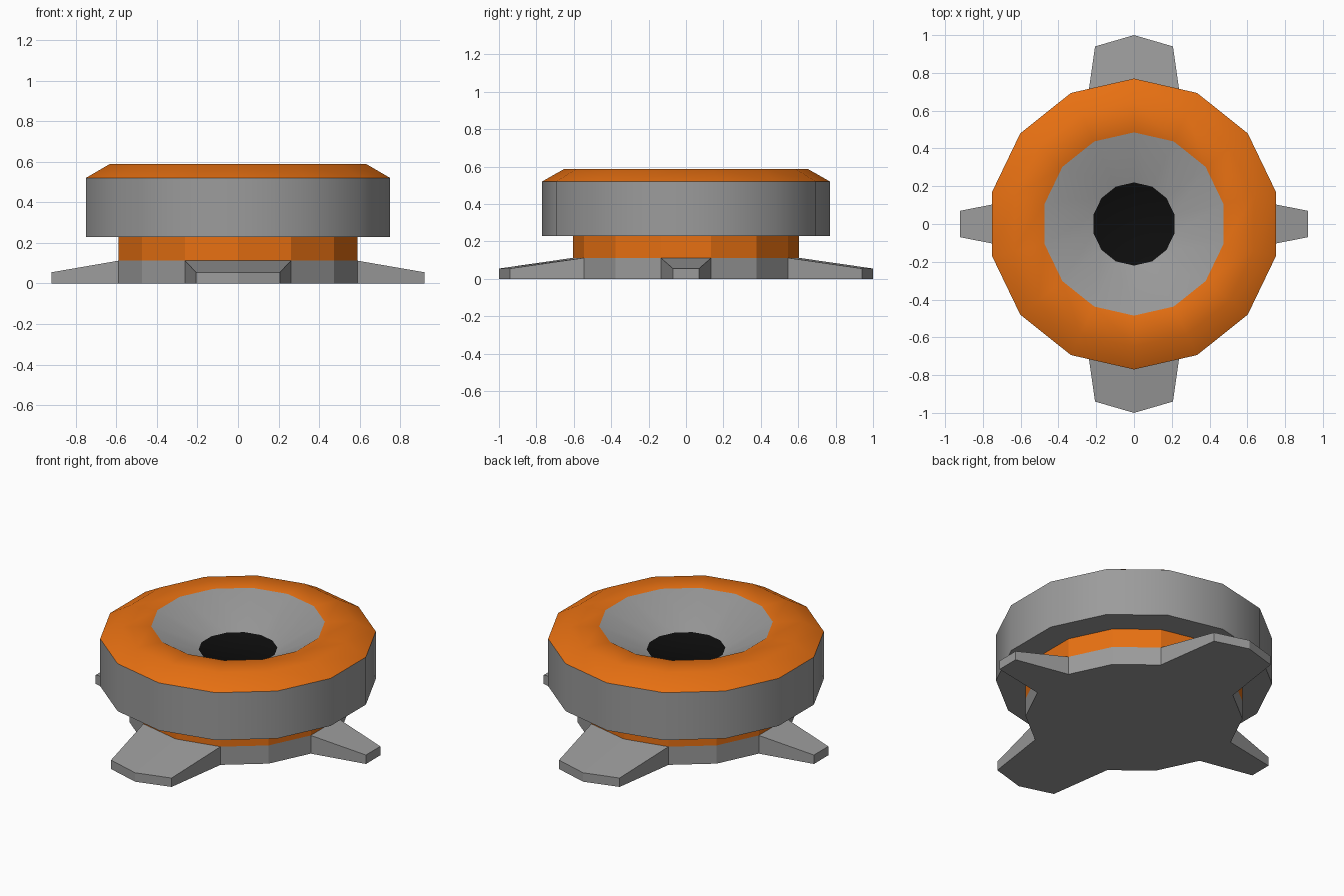
import bpy, bmesh, math

if "Cube" in bpy.data.objects:
    bpy.data.objects.remove(bpy.data.objects["Cube"])

SIDES = 14


def material(name, rgb):
    m = bpy.data.materials.new(name)
    m.diffuse_color = (*rgb, 1)
    m.use_nodes = True
    m.node_tree.nodes["Principled BSDF"].inputs["Base Color"].default_value = m.diffuse_color
    return m


GREY = material("grey metal", (0.33, 0.33, 0.33))
ORANGE = material("orange paint", (0.8, 0.162, 0.006))
BLACK = material("black opening", (0.004, 0.004, 0.004))


def finish(bm, name, mats):
    bmesh.ops.recalc_face_normals(bm, faces=bm.faces)
    me = bpy.data.meshes.new(name)
    bm.to_mesh(me)
    bm.free()
    for m in mats:
        me.materials.append(m)
    ob = bpy.data.objects.new(name, me)
    bpy.context.collection.objects.link(ob)
    return ob


def ring(bm, r, z):
    # vertices start on the +y axis
    return [bm.verts.new((r * math.sin(2 * math.pi * k / SIDES),
                          r * math.cos(2 * math.pi * k / SIDES), z)) for k in range(SIDES)]


def lathe(bm, profile, slots):
    rings = [ring(bm, r, z) for r, z in profile]
    for a, b, slot in zip(rings, rings[1:], slots):
        for k in range(SIDES):
            n = (k + 1) % SIDES
            bm.faces.new((a[k], a[n], b[n], b[k])).material_index = slot
    return rings


# Head: grey drum, orange rim, grey funnel, black opening, closed underneath
bm = bmesh.new()
rings = lathe(bm, [(0.77, 0.228), (0.77, 0.52), (0.65, 0.588), (0.485, 0.588), (0.22, 0.437)],
              [0, 1, 1, 0])
bm.faces.new(rings[-1]).material_index = 2
bm.faces.new(rings[0])
head = finish(bm, "head_drum", [GREY, ORANGE, BLACK])
bpy.context.view_layer.objects.active = head
head.select_set(True)
bpy.ops.object.shade_smooth_by_angle(angle=math.radians(35))

# Base: flat-shaded column, grey foot below and orange neck above
bm = bmesh.new()
rings = lathe(bm, [(0.605, 0), (0.605, 0.112), (0.605, 0.228)], [0, 1])
bottom = bm.faces.new(rings[0])
bmesh.ops.recalc_face_normals(bm, faces=bm.faces)


def leg(test, move):
    faces = [f for f in bm.faces if f.material_index == 0 and abs(f.normal.z) < 0.5
             and test(f.calc_center_median())]
    new = bmesh.ops.extrude_face_region(bm, geom=faces)["geom"]
    left = [f for f in faces if f.is_valid]
    if left:
        bmesh.ops.delete(bm, geom=left, context='FACES_ONLY')
    for v in new:
        if isinstance(v, bmesh.types.BMVert):
            move(v.co)


def move_side(s):
    def move(co):
        co.x, co.y, co.z = s * 0.92, co.y * 0.52, co.z * 0.49
    return move


def move_end(s):
    def move(co):
        co.x, co.y, co.z = co.x * 0.785, co.y + s * 0.395, co.z * 0.49
    return move


# Four legs: narrow ones at the sides, wide ones at front and back
for s in (-1, 1):
    leg(lambda c, s=s: s * c.x > 0.585 and abs(c.y) < 0.02 and c.z < 0.11, move_side(s))
    leg(lambda c, s=s: 0.55 < s * c.y < 0.6 and abs(c.x) < 0.2, move_end(s))

finish(bm, "base_with_legs", [GREY, ORANGE])
